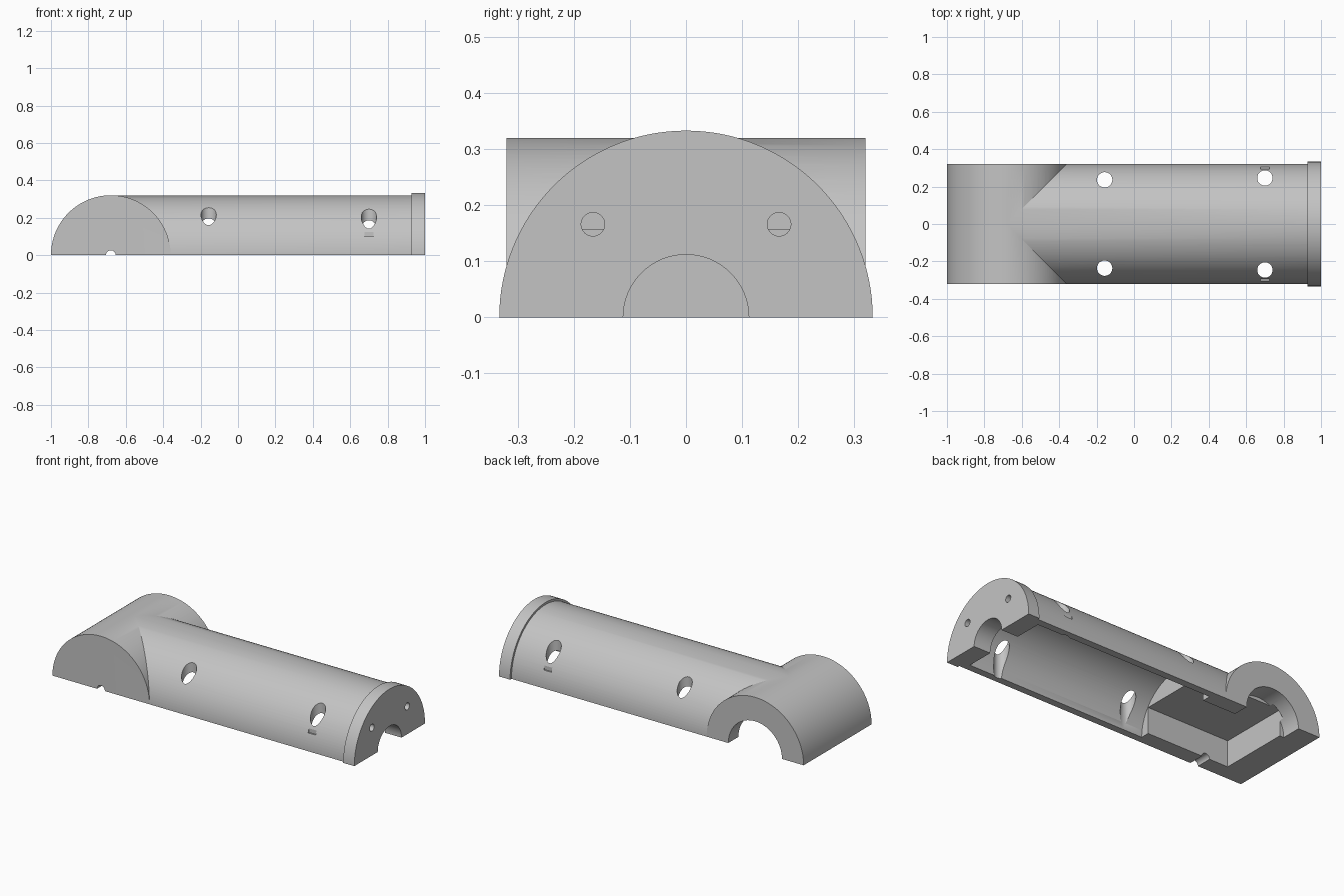
import bpy, math
from mathutils import Matrix

old = bpy.data.objects.get("Cube")
if old:
    bpy.data.objects.remove(old, do_unlink=True)

grey = bpy.data.materials.new("plain grey")
grey.use_nodes = True
color = (0.55, 0.55, 0.55, 1)
grey.diffuse_color = color
grey.node_tree.nodes["Principled BSDF"].inputs["Base Color"].default_value = color

AXES = {"x": Matrix.Rotation(math.pi / 2, 4, "Y"),
        "y": Matrix.Rotation(math.pi / 2, 4, "X"),
        "z": Matrix.Identity(4)}


def finish(name):
    ob = bpy.context.object
    ob.name = name
    bpy.ops.object.transform_apply(location=True, rotation=True, scale=True)
    ob.data.materials.append(grey)
    return ob


def rod(name, axis, radius, start, end, centre, sides=128):
    """Cylinder along an axis; centre gives the other two coordinates in order."""
    loc = list(centre)
    loc.insert("xyz".index(axis), (start + end) / 2)
    bpy.ops.mesh.primitive_cylinder_add(vertices=sides, radius=radius, depth=end - start,
                                        location=loc, rotation=AXES[axis].to_euler())
    return finish(name)


def box(name, low, high):
    bpy.ops.mesh.primitive_cube_add(size=1, location=[(a + b) / 2 for a, b in zip(low, high)])
    bpy.context.object.scale = [b - a for a, b in zip(low, high)]
    return finish(name)


def combine(target, other, operation):
    mod = target.modifiers.new(operation.lower(), "BOOLEAN")
    mod.operation = operation
    mod.solver = "EXACT"
    mod.object = other
    bpy.context.view_layer.objects.active = target
    bpy.ops.object.modifier_apply(modifier=mod.name)
    bpy.data.objects.remove(other, do_unlink=True)


R = 0.32          # outer tube radius
TEE = -0.68       # x of the cross tube axis

# Outer body: main tube, cross tube and end flange
shell = rod("housing_shell", "x", R, TEE, 0.96, (0, 0))
combine(shell, rod("cross_tube", "y", R, -R, R, (TEE, 0)), "UNION")
combine(shell, rod("end_flange", "x", 0.333, 0.927, 1, (0, 0)), "UNION")

# Keep the upper half
combine(shell, box("lower_half", (-2, -1, -1), (2, 1, 0)), "DIFFERENCE")

# Long round cavity and the square pocket under the tee
cutters = [
    rod("cavity", "x", 0.277, -0.285, 0.89, (0, 0)),
    box("pocket", (-0.83, -0.225, -0.1), (-0.2, 0.225, 0.157)),
    # Openings: end hole, side arch and small cable groove
    rod("end_opening", "x", 0.112, 0.8, 1.1, (0, 0), 64),
    rod("side_arch", "y", 0.177, 0.2, 0.5, (TEE, 0), 64),
    rod("cable_groove", "y", 0.026, -0.5, -0.2, (TEE, 0), 32),
]
for side in (-1, 1):
    # Screw holes through the end wall
    cutters.append(rod("screw_hole", "x", 0.021, 0.8, 1.1, (side * 0.166, 0.166), 32))
    # Vertical bolt holes through the tube wall
    for x, y in ((-0.157, 0.236), (0.7, 0.246)):
        cutters.append(rod("bolt_hole", "z", 0.041, -0.1, 0.5, (x, side * y), 48))
    # Thin slits beside the outer bolt holes
    ys = sorted((side * 0.295, side * 0.307))
    cutters.append(box("slit", (0.675, ys[0], 0.1), (0.725, ys[1], 0.2)))
for cutter in cutters:
    combine(shell, cutter, "DIFFERENCE")

# One colour, smooth curves with crisp edges
shell.data.materials.clear()
shell.data.materials.append(grey)
for face in shell.data.polygons:
    face.material_index = 0
bpy.ops.object.select_all(action="DESELECT")
shell.select_set(True)
bpy.context.view_layer.objects.active = shell
bpy.ops.object.shade_smooth_by_angle(angle=math.radians(20))
